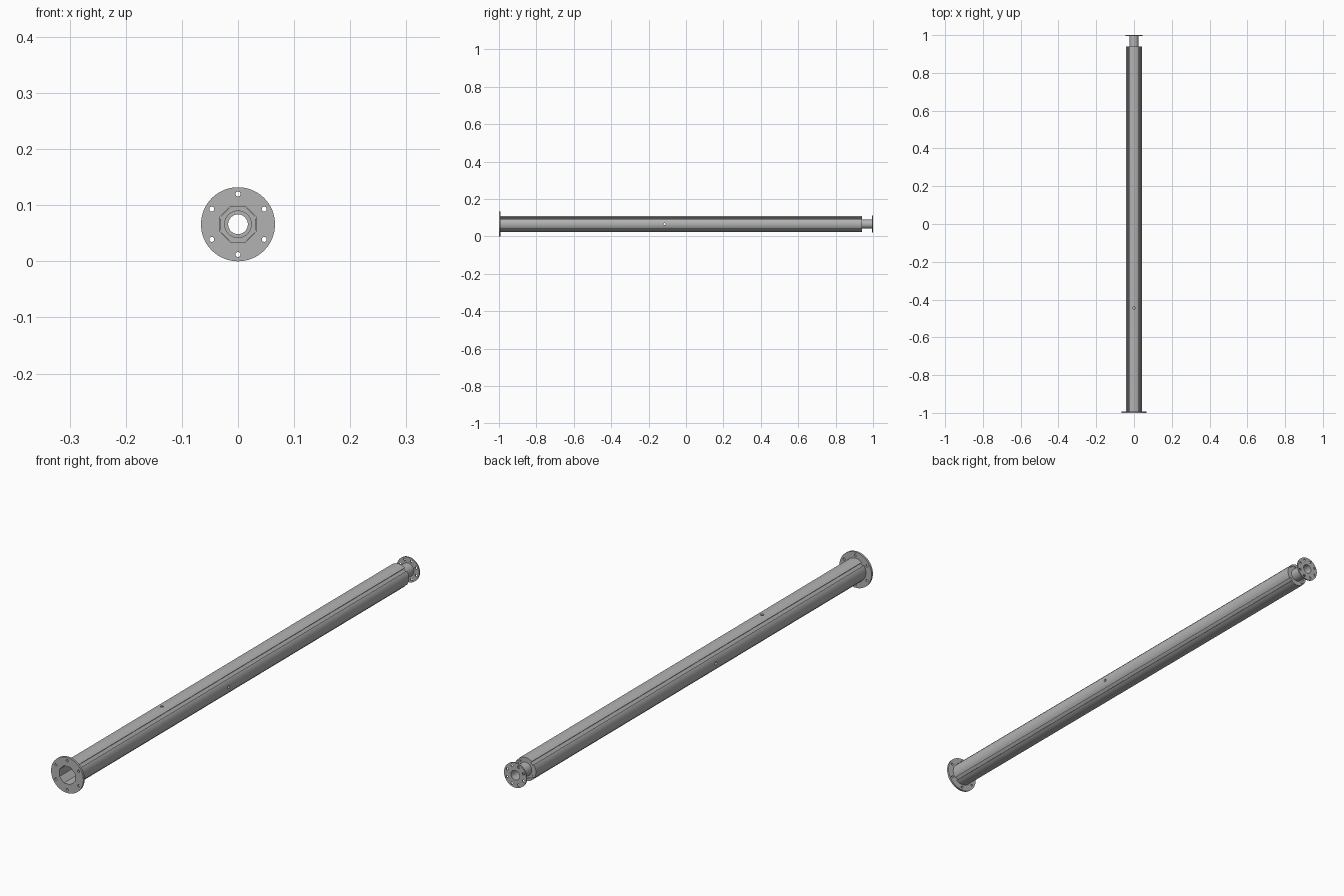
import bpy
import bmesh
from math import cos, sin, radians, pi

if "Cube" in bpy.data.objects:
    bpy.data.objects.remove(bpy.data.objects["Cube"], do_unlink=True)

AXIS_Z = 0.066

steel = bpy.data.materials.new("steel_grey")
steel.use_nodes = True
GREY = (0.45, 0.45, 0.45, 1)
steel.diffuse_color = GREY
steel.node_tree.nodes["Principled BSDF"].inputs["Base Color"].default_value = GREY


def ring(radius, count=48, cx=0, cy=0, turn=0):
    """Regular loop of points."""
    return [(cx + radius * cos(turn + 2 * pi * i / count),
             cy + radius * sin(turn + 2 * pi * i / count)) for i in range(count)]


def bolt_holes(count, pitch_radius, radius, turn=0):
    return [ring(radius, 16, pitch_radius * cos(turn + 2 * pi * i / count),
                 pitch_radius * sin(turn + 2 * pi * i / count)) for i in range(count)]


def extrusion(name, loops, y0, y1):
    """Fill an outline with its holes and extrude it along y."""
    curve = bpy.data.curves.new(name, 'CURVE')
    curve.dimensions = '2D'
    curve.fill_mode = 'BOTH'
    curve.extrude = (y1 - y0) / 2
    for loop in loops:
        spline = curve.splines.new('POLY')
        spline.points.add(len(loop) - 1)
        for point, (x, y) in zip(spline.points, loop):
            point.co = (x, y, 0, 1)
        spline.use_cyclic_u = True
    obj = bpy.data.objects.new(name, curve)
    bpy.context.collection.objects.link(obj)
    obj.location = (0, (y0 + y1) / 2, AXIS_Z)
    obj.rotation_euler = (pi / 2, 0, 0)
    bpy.ops.object.select_all(action='DESELECT')
    obj.select_set(True)
    bpy.context.view_layer.objects.active = obj
    bpy.ops.object.convert(target='MESH')
    obj = bpy.context.view_layer.objects.active
    bm = bmesh.new()
    bm.from_mesh(obj.data)
    bmesh.ops.remove_doubles(bm, verts=bm.verts, dist=0.00002)
    bmesh.ops.recalc_face_normals(bm, faces=bm.faces)
    bm.to_mesh(obj.data)
    bm.free()
    obj.data.materials.clear()
    obj.data.materials.append(steel)
    bpy.ops.object.shade_smooth_by_angle(angle=radians(25))
    return obj


def drill(target, name, location, rotation, depth):
    """Cut a small round hole."""
    bpy.ops.mesh.primitive_cylinder_add(vertices=16, radius=0.006, depth=depth,
                                        location=location, rotation=rotation)
    cutter = bpy.context.object
    cutter.name = name
    cutter.data.materials.append(steel)
    cutter.hide_render = True
    mod = target.modifiers.new(name, 'BOOLEAN')
    mod.operation = 'DIFFERENCE'
    mod.solver = 'EXACT'
    mod.object = cutter
    bpy.context.view_layer.objects.active = target
    bpy.ops.object.modifier_apply(modifier=mod.name)
    bpy.data.objects.remove(cutter, do_unlink=True)


# Octagonal bore shared by the tube and the front flange
bore = ring(0.0346, 8, turn=pi / 8)

# Tube outline: four curved sides separated by diagonal grooves
outline = []
for side in range(4):
    centre = side * 90
    for step in range(-5, 6):
        a = radians(centre + step * 7.4)
        outline.append((0.043 * cos(a), 0.043 * sin(a)))
    for offset in (36, 54):
        a = radians(centre + offset)
        outline.append((0.037 * cos(a), 0.037 * sin(a)))

tube = extrusion("main_tube", [outline, bore], -0.995, 0.94)
drill(tube, "side_pin_hole", (0, -0.115, AXIS_Z), (0, pi / 2, 0), 0.2)
drill(tube, "top_pin_hole", (0, -0.445, AXIS_Z + 0.05), (0, 0, 0), 0.06)

# Front mounting flange
extrusion("front_flange",
          [ring(0.066, 64), bore] + bolt_holes(6, 0.054, 0.0045, pi / 2), -1, -0.992)

# Rear plug, neck and flange
pipe_bore = ring(0.0175)
extrusion("rear_plug", [ring(0.0342, 8, turn=pi / 8), pipe_bore], 0.925, 0.938)
extrusion("rear_neck", [ring(0.0245), pipe_bore], 0.92, 0.997)
extrusion("rear_flange",
          [ring(0.046, 64), pipe_bore] + bolt_holes(8, 0.036, 0.0045, pi / 8), 0.995, 1)
